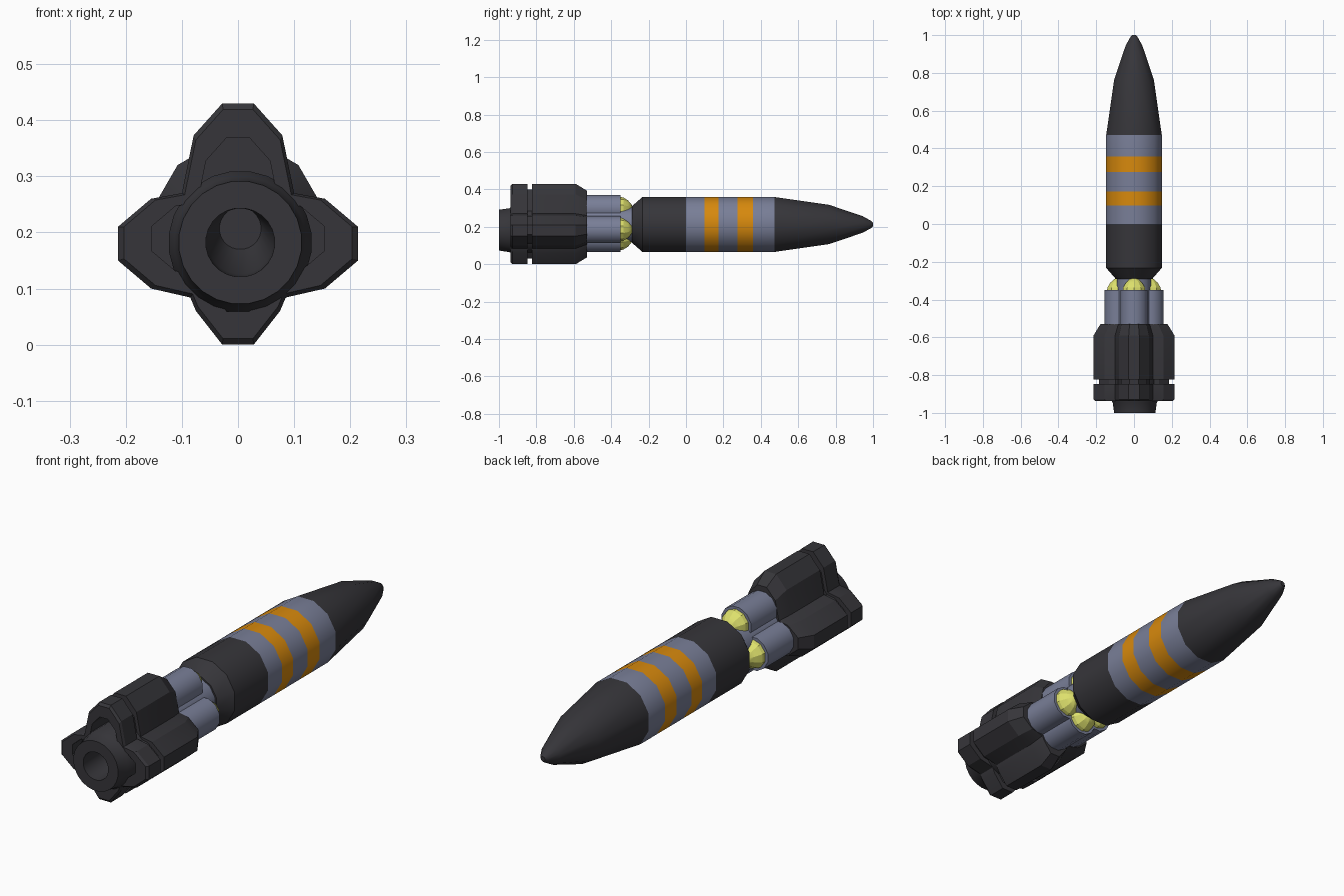
import bpy, bmesh, math

if "Cube" in bpy.data.objects:
    bpy.data.objects.remove(bpy.data.objects["Cube"])

def mat(name, rgb):
    m = bpy.data.materials.new(name)
    m.diffuse_color = (*rgb, 1)
    m.use_nodes = True
    m.node_tree.nodes["Principled BSDF"].inputs["Base Color"].default_value = m.diffuse_color
    return m

DARK = mat("dark_grey", (0.037, 0.036, 0.042))
STEEL = mat("blue_grey", (0.19, 0.21, 0.31))
ORANGE = mat("orange", (0.68, 0.25, 0.004))
YELLOW = mat("pale_yellow", (0.72, 0.74, 0.15))

def skin(name, rings, mats, cap_start=True, cap_end=True, rule=None, angle=35):
    """Bridge matching rings of points, colour faces by rule(y)."""
    bm = bmesh.new()
    loops = [[bm.verts.new(p) for p in r] for r in rings]
    n = len(loops[0])
    for a, b in zip(loops, loops[1:]):
        for i in range(n):
            j = (i + 1) % n
            bm.faces.new((a[i], a[j], b[j], b[i]))
    if cap_start:
        bm.faces.new(loops[0][::-1])
    if cap_end:
        bm.faces.new(loops[-1])
    if rule:
        for f in bm.faces:
            f.material_index = rule(f.calc_center_median().y)
    bmesh.ops.recalc_face_normals(bm, faces=bm.faces)
    me = bpy.data.meshes.new(name)
    bm.to_mesh(me)
    bm.free()
    for m in mats:
        me.materials.append(m)
    ob = bpy.data.objects.new(name, me)
    bpy.context.collection.objects.link(ob)
    bpy.ops.object.select_all(action='DESELECT')
    ob.select_set(True)
    bpy.context.view_layer.objects.active = ob
    bpy.ops.object.shade_smooth_by_angle(angle=math.radians(angle))
    return ob

def ring(y, r, x=0, z=0.2125, n=12):
    """Polygon ring around the y axis with flat sides up, r is the apothem."""
    R = r / math.cos(math.pi / n)
    return [(x + R * math.cos((i + .5) * math.tau / n), y,
             z + R * math.sin((i + .5) * math.tau / n)) for i in range(n)]

# shell: chamfered base, striped barrel and pointed nose
profile = [(-.29, .097), (-.233, .147), (0, .147), (.098, .147), (.173, .147),
           (.275, .147), (.358, .147), (.472, .147), (.765, .105), (.945, .044),
           (.99, .019), (1.0, .01)]
def stripes(y):
    if y < 0 or y > .472:
        return 0
    return 2 if .098 < y < .173 or .275 < y < .358 else 1
skin("striped_shell", [ring(y, r) for y, r in profile], [DARK, STEEL, ORANGE], rule=stripes)

# neck between the shell and the tubes
skin("neck", [ring(-.55, .09), ring(-.27, .09)], [STEEL])

# four tubes with yellow domes
for label, x, z in (("top", 0, .297), ("right", .083, .185), ("left", -.083, .185), ("bottom", 0, .138)):
    skin(label + "_tube", [ring(-.6, .072, x, z), ring(-.35, .072, x, z)], [STEEL])
    dome = [(-.352, .06), (-.335, .057), (-.31, .042), (-.292, .022), (-.285, .006)]
    skin(label + "_dome", [ring(y, r, x, z, 10) for y, r in dome], [YELLOW], angle=20)

# four-lobed tail housing: right half of the outline, mirrored
half = [(.028, .43), (.079, .373), (.10, .27), (.155, .26), (.214, .21),
        (.214, .15), (.155, .10), (.085, .084), (.075, .06), (.028, 0)]
outline = half + [(-x, z) for x, z in reversed(half)]
def lobes(y, s):
    return [(x * s, y, .212 + (z - .212) * s) for x, z in outline]
housing = [(-.62, .72), (-.938, .72), (-.938, .95), (-.928, 1), (-.848, 1),
           (-.848, .86), (-.823, .86), (-.823, 1), (-.59, 1), (-.53, .83)]
skin("tail_housing", [lobes(y, s) for y, s in housing], [DARK], angle=25)

# exhaust nozzle with a bore narrowing to an offset disc
nozzle = [(-.62, .127, .182), (-.93, .127, .182), (-.945, .117, .182), (-1, .109, .182),
          (-1, .061, .182), (-.80, .058, .184), (-.72, .037, .207)]
skin("exhaust_nozzle", [ring(y, r, .004, z, 24) for y, r, z in nozzle], [DARK])
